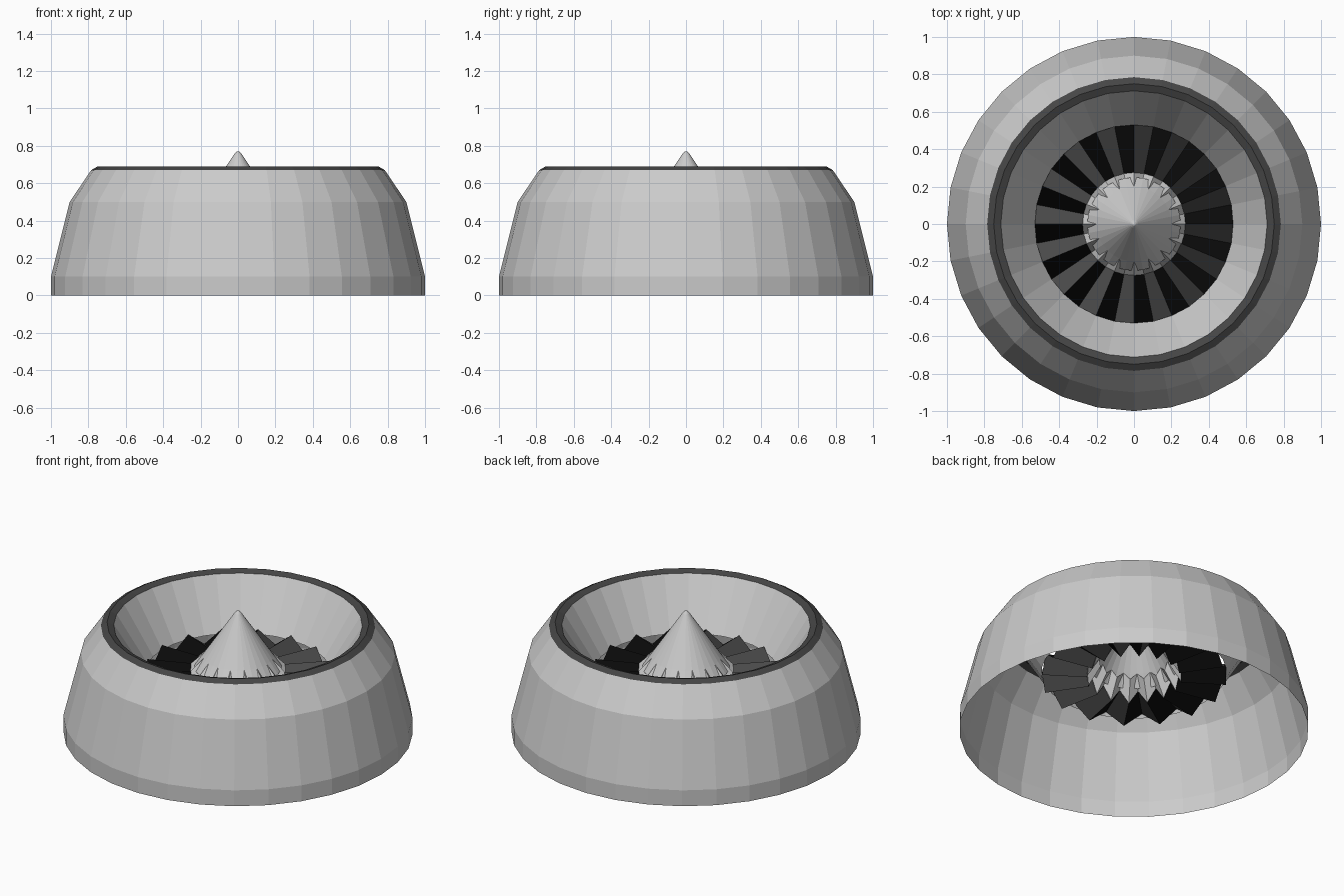
import bpy, math

if "Cube" in bpy.data.objects:
    bpy.data.objects.remove(bpy.data.objects["Cube"])

SIDES = 32


def material(name, v):
    m = bpy.data.materials.new(name)
    m.diffuse_color = (v, v, v, 1)
    m.use_nodes = True
    m.node_tree.nodes["Principled BSDF"].inputs["Base Color"].default_value = m.diffuse_color
    return m


def add_object(name, verts, faces, mats=(), slots=None):
    me = bpy.data.meshes.new(name)
    me.from_pydata(verts, [], faces)
    for m in mats:
        me.materials.append(m)
    if slots:
        me.polygons.foreach_set("material_index", slots)
    ob = bpy.data.objects.new(name, me)
    bpy.context.collection.objects.link(ob)
    return ob


def rings(name, profile, mats=(), zigzag_slots=False):
    """Skin rings of (radius, ridge height, valley height)."""
    verts, faces, slots = [], [], []
    for r, ridge, valley in profile:
        for i in range(SIDES):
            a = math.tau * i / SIDES
            verts.append((r * math.cos(a), r * math.sin(a), valley if i % 2 else ridge))
    for k in range(len(profile) - 1):
        for i in range(SIDES):
            j = (i + 1) % SIDES
            a, b = k * SIDES, (k + 1) * SIDES
            faces.append((a + i, a + j, b + j, b + i))
            slots.append(i % 2 if zigzag_slots else 0)
    return add_object(name, verts, faces, mats, slots)


def lathe(name, profile, mats=()):
    return rings(name, [(r, z, z) for r, z in profile], mats)


black = material("black", 0.003)
charcoal = material("charcoal", 0.07)
dark = material("dark_trim", 0.06)

# Open-bottomed outer cowling
lathe("outer_cowling", [(1, 0), (1, 0.1), (0.9, 0.5), (0.785, 0.67)])

# Dark intake lip
lathe("intake_lip", [(0.785, 0.67), (0.75, 0.69), (0.712, 0.675)], [dark])

# Funnel leading from the lip to the fan
lathe("intake_funnel", [(0.53, 0.38), (0.712, 0.675)][::-1])

# Pleated fan: one flank of each pleat black, the other charcoal
rings("fan_blades", [(0.53, 0.41, 0.33), (0.27, 0.41, 0.33)], [black, charcoal], True)

# Pleated collar joining the blades to the nose cone
rings("hub_collar", [(0.275, 0.41, 0.33), (0.2, 0.485, 0.45)])

# Pointed nose cone
lathe("nose_cone", [(0.25, 0.415), (0.2, 0.485), (0.02, 0.755), (0.008, 0.768), (0.0005, 0.77)])
